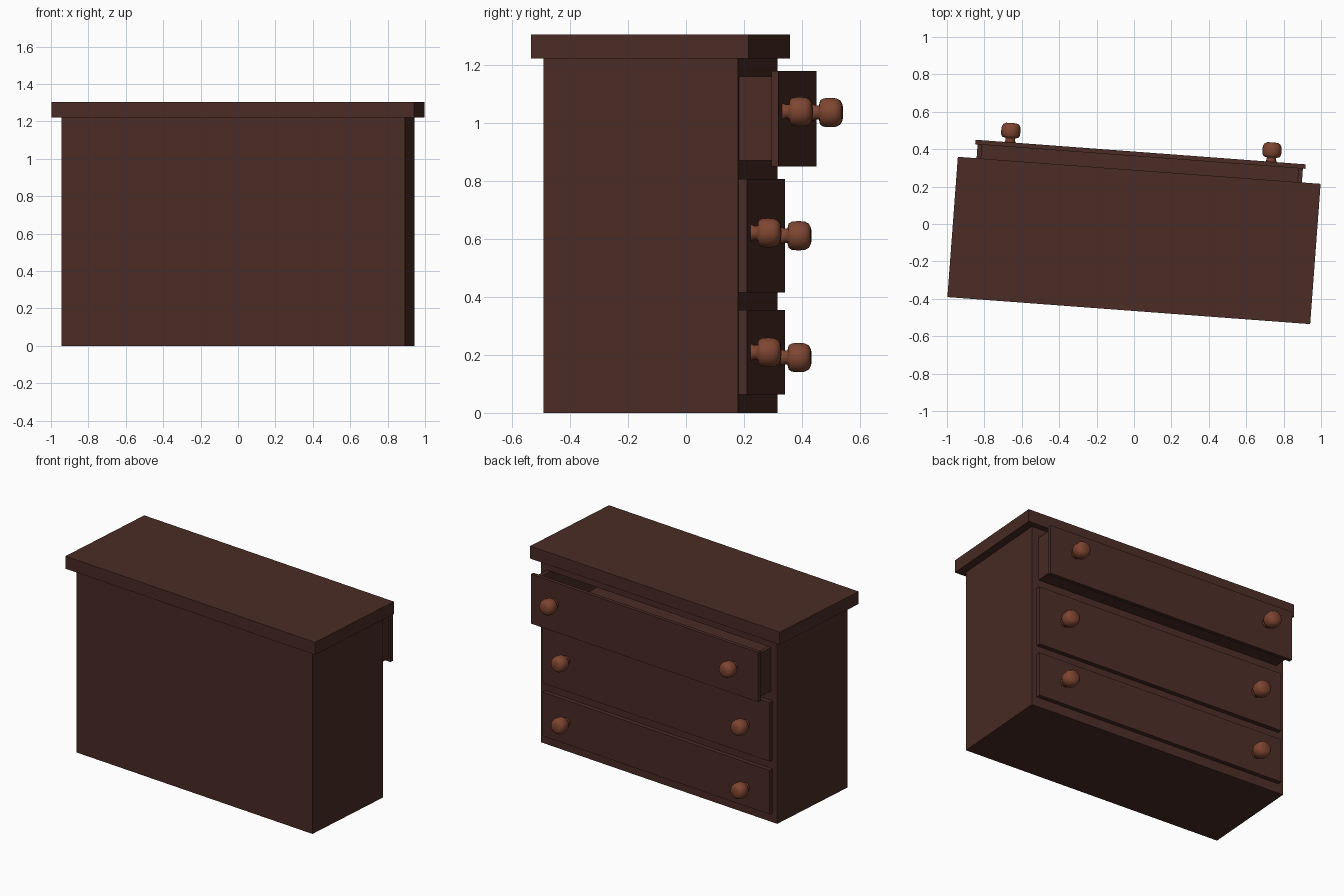
import bpy, bmesh, math
from mathutils import Matrix

if "Cube" in bpy.data.objects:
    bpy.data.objects.remove(bpy.data.objects["Cube"])

# whole dresser is turned slightly about z; drawers face local +y
PLACE = Matrix.Translation((0, -0.088, 0)) @ Matrix.Rotation(math.radians(-4.26), 4, 'Z')


def material(name, rgb):
    m = bpy.data.materials.new(name)
    m.diffuse_color = (*rgb, 1)
    m.use_nodes = True
    m.node_tree.nodes["Principled BSDF"].inputs["Base Color"].default_value = m.diffuse_color
    return m


WOOD = material("dark_brown_wood", (0.069, 0.025, 0.018))
KNOB = material("reddish_brown_wood", (0.21, 0.06, 0.031))


def finish(name, bm, mat):
    bmesh.ops.recalc_face_normals(bm, faces=bm.faces)
    me = bpy.data.meshes.new(name)
    bm.to_mesh(me)
    bm.free()
    me.materials.append(mat)
    ob = bpy.data.objects.new(name, me)
    ob.matrix_world = PLACE
    bpy.context.collection.objects.link(ob)
    return ob


def boxes(name, parts, mat=WOOD):
    """One object from boxes given as (x0, x1, y0, y1, z0, z1)."""
    bm = bmesh.new()
    for x0, x1, y0, y1, z0, z1 in parts:
        m = Matrix.Translation(((x0 + x1) / 2, (y0 + y1) / 2, (z0 + z1) / 2)) \
            @ Matrix.Diagonal((x1 - x0, y1 - y0, z1 - z0, 1))
        bmesh.ops.create_cube(bm, size=1, matrix=m)
    return finish(name, bm, mat)


W, D, H = 0.92, 0.336, 1.222      # cabinet half width, half depth, height
IN = 0.873                        # half width of the drawer openings

# drawer front bottom, top, pulled-out distance, knob height left / right
DRAWERS = [("bottom", 0.063, 0.355, 0.0, 0.191, 0.209),
           ("middle", 0.415, 0.807, 0.0, 0.611, 0.621),
           ("top", 0.85, 1.18, 0.109, 1.036, 1.039)]

# cabinet shell: sides, back, and rails between the openings
for s, side in ((-1, "left"), (1, "right")):
    x0, x1 = sorted((s * IN, s * W))
    boxes(side + "_side_panel", [(x0, x1, -D, D, 0, H)])
boxes("back_panel", [(-IN, IN, -D, -D + 0.03, 0, H)])
edges = [0.0]
for d in DRAWERS:
    edges += [d[1] + 0.02, d[2] - 0.02]
edges.append(H)
for i in range(0, len(edges), 2):
    boxes("rail_%d" % (i // 2 + 1), [(-IN, IN, -D + 0.03, D, edges[i], edges[i + 1])])

# overhanging top board
boxes("top_board", [(-0.9725, 0.9725, -0.376, 0.376, H, 1.305)])

# turned knob profile: (radius, distance from drawer front)
PROFILE = [(0.030, 0), (0.025, 0.012), (0.025, 0.022), (0.043, 0.027), (0.050, 0.038),
           (0.052, 0.06), (0.050, 0.082), (0.042, 0.096), (0.028, 0.103), (0, 0.104)]


def knob(name, x, y, z, n=14):
    bm = bmesh.new()
    rings = []
    for r, d in PROFILE[:-1]:
        rings.append([bm.verts.new((x + r * math.cos(2 * math.pi * k / n), y + d,
                                    z + r * math.sin(2 * math.pi * k / n))) for k in range(n)])
    for a, b in zip(rings, rings[1:]):
        for k in range(n):
            j = (k + 1) % n
            bm.faces.new((a[k], a[j], b[j], b[k]))
    tip = bm.verts.new((x, y + PROFILE[-1][1], z))
    for k in range(n):
        bm.faces.new((rings[-1][k], rings[-1][(k + 1) % n], tip))
    bm.faces.new(rings[0])
    ob = finish(name, bm, KNOB)
    ob.data.polygons.foreach_set("use_smooth", [True] * len(ob.data.polygons))


# drawers: lipped front plate, open box behind, two knobs
for label, z0, z1, out, zl, zr in DRAWERS:
    f = 0.365 + out
    b = f - (0.024 if out else 0.029)
    boxes(label + "_drawer_front", [(-0.885, 0.885, b, f, z0, z1)])
    lo, hi, back, t = z0 + 0.02, z1 - 0.02, -0.29 + out, 0.024
    g = IN - 0.001
    boxes(label + "_drawer_box", [(-g, -g + t, back, b, lo, hi), (g - t, g, back, b, lo, hi),
                                  (-g + t, g - t, back, back + t, lo, hi),
                                  (-g + t, g - t, back + t, b, lo, lo + 0.02)])
    knob(label + "_left_knob", -0.70, f, zl)
    knob(label + "_right_knob", 0.70, f, zr)
